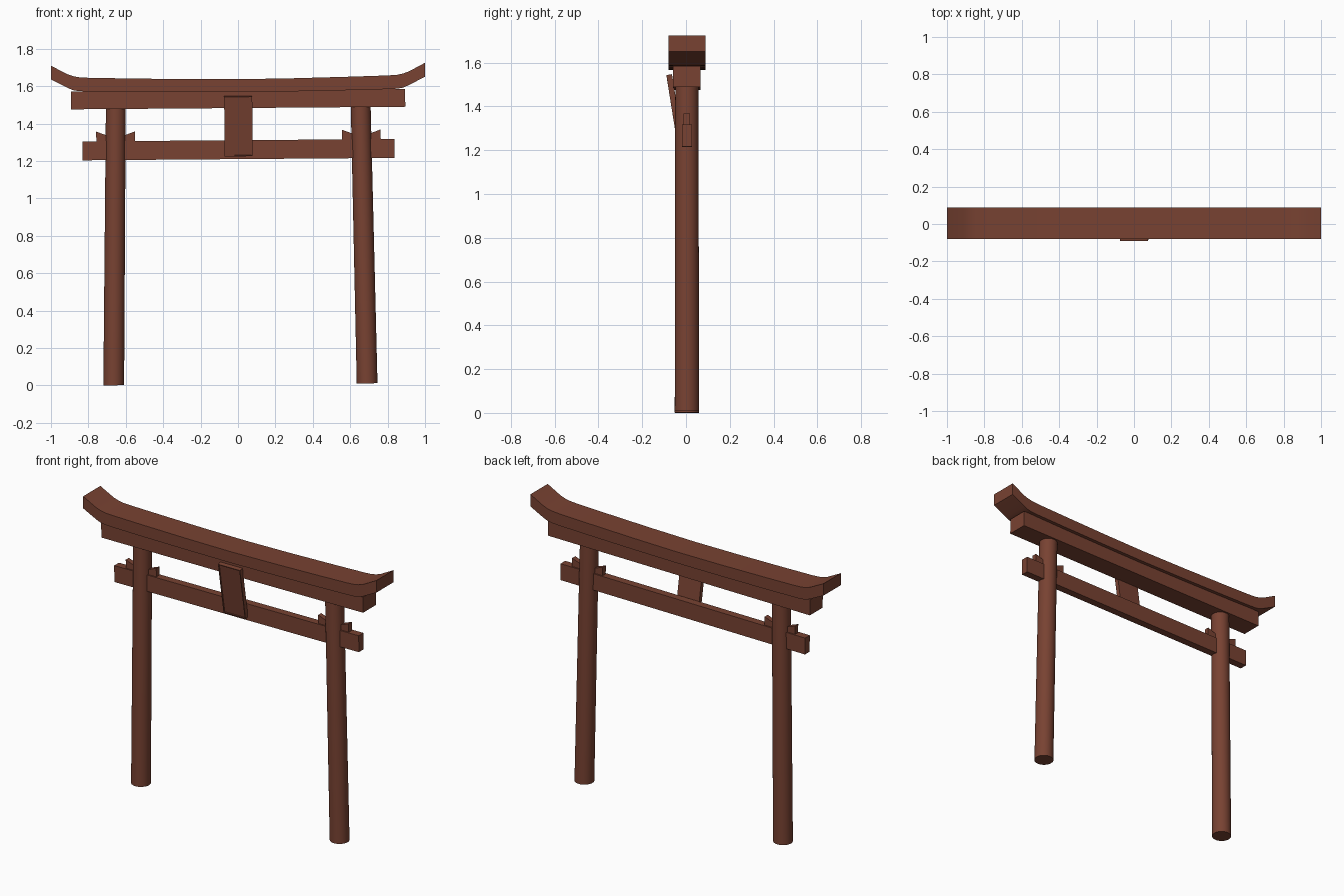
import bpy, bmesh, math
from mathutils import Vector

if "Cube" in bpy.data.objects:
    bpy.data.objects.remove(bpy.data.objects["Cube"])

TILT = 0.0078                      # whole gate leans very slightly to the left
ORIGIN = Vector((0.013, 0.004, 0.0))

mat = bpy.data.materials.new("reddish_brown_wood")
mat.diffuse_color = (0.188, 0.0545, 0.0319, 1)
mat.use_nodes = True
mat.node_tree.nodes["Principled BSDF"].inputs["Base Color"].default_value = mat.diffuse_color


def finish(name, bm):
    """Turn a bmesh into a placed, coloured object."""
    bmesh.ops.recalc_face_normals(bm, faces=bm.faces[:])
    me = bpy.data.meshes.new(name)
    bm.to_mesh(me)
    bm.free()
    me.materials.append(mat)
    ob = bpy.data.objects.new(name, me)
    bpy.context.collection.objects.link(ob)
    ob.location = ORIGIN
    ob.rotation_euler = (0, -TILT, 0)
    return ob


def smooth(ob, angle=35):
    bpy.ops.object.select_all(action='DESELECT')
    ob.select_set(True)
    bpy.context.view_layer.objects.active = ob
    bpy.ops.object.shade_smooth_by_angle(angle=math.radians(angle))


def slab(name, profile, half_depth):
    """Extrude an (x, z) outline along y."""
    bm = bmesh.new()
    f = bm.faces.new([bm.verts.new((x, -half_depth, z)) for x, z in profile])
    r = bmesh.ops.extrude_face_region(bm, geom=[f])
    for v in r["geom"]:
        if isinstance(v, bmesh.types.BMVert):
            v.co.y = half_depth
    return finish(name, bm)


def bar(name, half_x, z0, z1, half_depth):
    return slab(name, [(-half_x, z0), (half_x, z0), (half_x, z1), (-half_x, z1)], half_depth)


# Curved top beam with upturned ends: (x, top z, bottom z)
half = [(0, 1.637, 1.568), (0.3, 1.640, 1.570), (0.6, 1.646, 1.574),
        (0.80, 1.651, 1.578), (0.85, 1.654, 1.580), (0.88, 1.660, 1.585),
        (0.91, 1.670, 1.597), (1.0, 1.717, 1.643)]
full = [(-x, t, b) for x, t, b in half[:0:-1]] + half
smooth(slab("top_beam", [(x, t) for x, t, b in full] +
            [(x, b) for x, t, b in reversed(full)], 0.084))

# Straight beams
bar("under_beam", 0.893, 1.483, 1.579, 0.0625)
bar("tie_beam", 0.834, 1.21, 1.311, 0.023)

# Leaning pillars and the wedges beside them
for s, side in ((-1, "left"), (1, "right")):
    bm = bmesh.new()
    bmesh.ops.create_cone(bm, cap_ends=True, segments=32, radius1=0.0555,
                          radius2=0.053, depth=1.5)
    for v in bm.verts:
        v.co.z += 0.756
        v.co.x += s * (0.6775 - 0.0153 * v.co.z)
    smooth(finish(side + "_pillar", bm))
    for d, where in ((-1, "inner"), (1, "outer")):
        c = s * 0.6565
        near, far = c + s * d * 0.045, c + s * d * 0.104
        slab(f"{side}_{where}_wedge", [(near, 1.30), (far, 1.30), (far, 1.363), (near, 1.341)], 0.015)

# Framed plaque, tipped forward at the top
bm = bmesh.new()
bmesh.ops.create_cube(bm, size=1)
for v in bm.verts:
    v.co = Vector((v.co.x * 0.15, v.co.y * 0.026, v.co.z * 0.322))
front = min(bm.faces, key=lambda f: f.calc_center_median().y)
bmesh.ops.inset_region(bm, faces=[front], thickness=0.007)
r = bmesh.ops.extrude_face_region(bm, geom=[front])
bmesh.ops.delete(bm, geom=[front], context='FACES_ONLY')
for v in r["geom"]:
    if isinstance(v, bmesh.types.BMVert):
        v.co.y += 0.006
for v in bm.verts:
    a, y, z = 0.158, v.co.y, v.co.z
    v.co.y = y * math.cos(a) - z * math.sin(a) - 0.0555
    v.co.z = y * math.sin(a) + z * math.cos(a) + 1.386
finish("plaque", bm)
